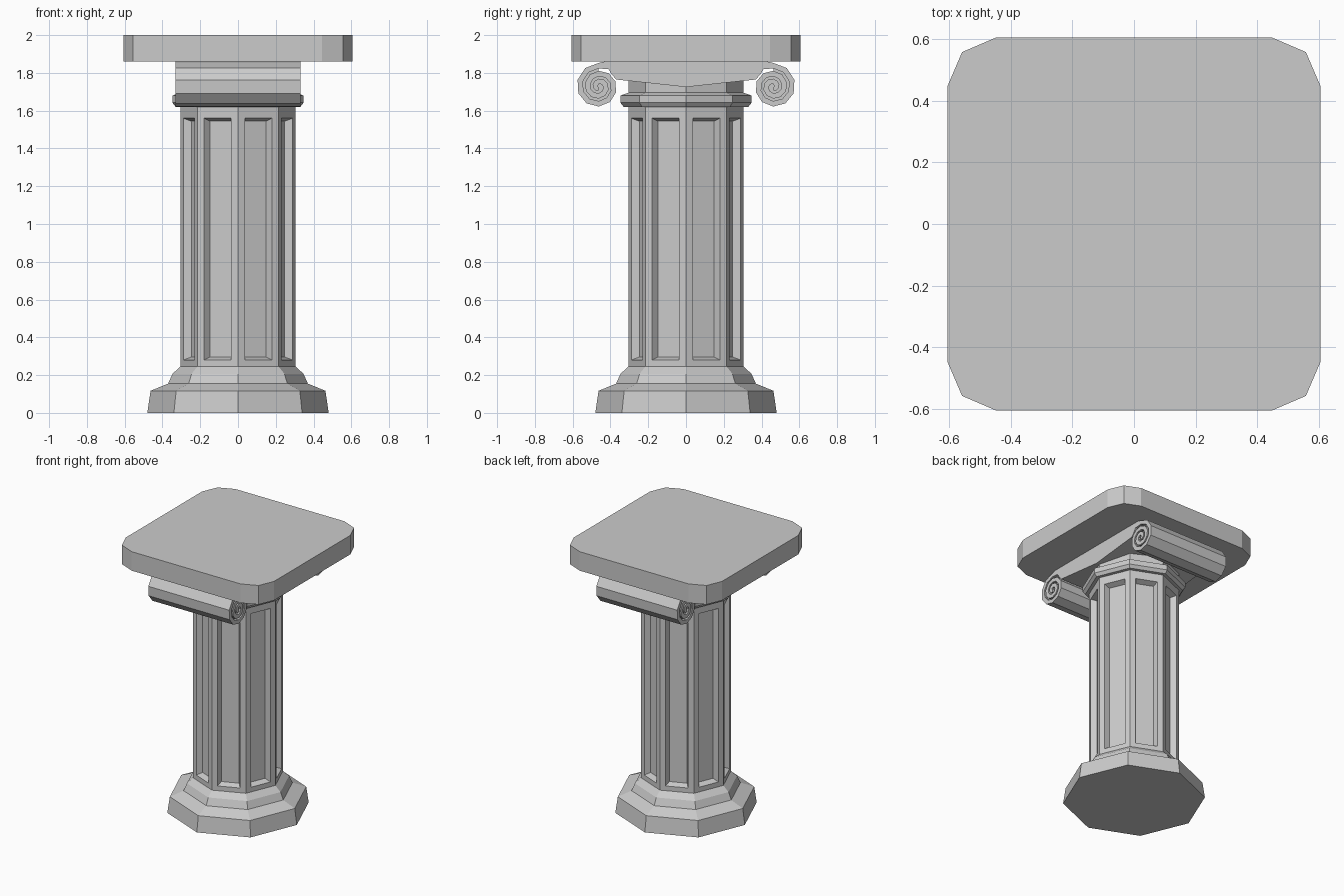
import bpy, bmesh, math

if "Cube" in bpy.data.objects:
    bpy.data.objects.remove(bpy.data.objects["Cube"])


def finish(name, bm):
    bmesh.ops.recalc_face_normals(bm, faces=bm.faces[:])
    mesh = bpy.data.meshes.new(name)
    bm.to_mesh(mesh)
    bm.free()
    obj = bpy.data.objects.new(name, mesh)
    bpy.context.collection.objects.link(obj)
    return obj


def turned(name, profile, panel=None):
    """Eight-sided solid from (radius, z) pairs; panel = z range of faces to recess."""
    bm = bmesh.new()
    rings = [[bm.verts.new((r * math.cos(i * math.pi / 4), r * math.sin(i * math.pi / 4), z))
              for i in range(8)] for r, z in profile]
    for a, b in zip(rings, rings[1:]):
        for i in range(8):
            j = (i + 1) % 8
            bm.faces.new((a[i], a[j], b[j], b[i]))
    bm.faces.new(rings[0][::-1])
    bm.faces.new(rings[-1])
    bm.normal_update()
    if panel:
        faces = [f for f in bm.faces if len(f.verts) == 4
                 and f.calc_center_median().z > panel[0]
                 and f.calc_center_median().z < panel[1]]
        bmesh.ops.inset_individual(bm, faces=faces, thickness=0.04, use_even_offset=True)
        bmesh.ops.inset_individual(bm, faces=faces, thickness=0.016, depth=-0.04,
                                   use_even_offset=True)
    return finish(name, bm)


def extruded_x(name, outline, half):
    """Prism along x from a (y, z) outline."""
    bm = bmesh.new()
    face = bm.faces.new([bm.verts.new((-half, y, z)) for y, z in outline])
    ext = bmesh.ops.extrude_face_region(bm, geom=[face], use_keep_orig=True)
    for v in ext["geom"]:
        if isinstance(v, bmesh.types.BMVert):
            v.co.x = half
    return finish(name, bm)


# Stepped base, panelled shaft and collar
turned("base", [(0.48, 0), (0.463, 0.117), (0.37, 0.155), (0.347, 0.207), (0.305, 0.245)])
turned("shaft", [(0.305, 0.24), (0.305, 1.60), (0.305, 1.63)], panel=(0.5, 1.3))
turned("collar", [(0.33, 1.62), (0.347, 1.642), (0.347, 1.68), (0.305, 1.695), (0.305, 1.80)])

# Capital body between the scrolls
half_outline = [(0.37, 1.765), (0.395, 1.795), (0.41, 1.82), (0.462, 1.823),
                (0.462, 1.853), (0.42, 1.862)]
body = [(0, 1.725)] + half_outline + [(-y, z) for y, z in reversed(half_outline)]
extruded_x("capital_body", body, 0.33)

# Scrolls: a spiral band around a recessed core
CY, CZ, STEPS, TURNS = 0.462, 1.727, 10, 2.5


def spiral(t, inset, side):
    r = max(0.126 - 0.042 * t - inset, 0.003)
    a = math.pi / 2 - t * 2 * math.pi
    return side * (CY + r * math.cos(a)), CZ + r * math.sin(a)


for side, label in ((1, "back"), (-1, "front")):
    bm = bmesh.new()
    rows = []
    for k in range(int(STEPS * TURNS) + 1):
        t = k / STEPS
        rows.append([bm.verts.new((x, *spiral(t, w, side)))
                     for x, w in ((-0.33, 0), (0.33, 0), (0.33, 0.029), (-0.33, 0.029))])
    for a, b in zip(rows, rows[1:]):
        for i in range(4):
            j = (i + 1) % 4
            bm.faces.new((a[i], a[j], b[j], b[i]))
    bm.faces.new(rows[0])
    bm.faces.new(rows[-1])
    finish(label + "_scroll", bm)
    core = [spiral(k / STEPS, 0.015, side) for k in range(STEPS + 1)]
    extruded_x(label + "_scroll_core", core, 0.305)

# Top slab with clipped corners
bm = bmesh.new()
corner = [(0.605, 0.445), (0.557, 0.557), (0.445, 0.605)]
pts = []
for q in range(4):
    c, s = round(math.cos(q * math.pi / 2)), round(math.sin(q * math.pi / 2))
    pts += [(c * x - s * y, s * x + c * y) for x, y in corner]
slab = bm.faces.new([bm.verts.new((x, y, 1.86)) for x, y in pts])
ext = bmesh.ops.extrude_face_region(bm, geom=[slab], use_keep_orig=True)
for v in ext["geom"]:
    if isinstance(v, bmesh.types.BMVert):
        v.co.z = 2.0
finish("top_slab", bm)
